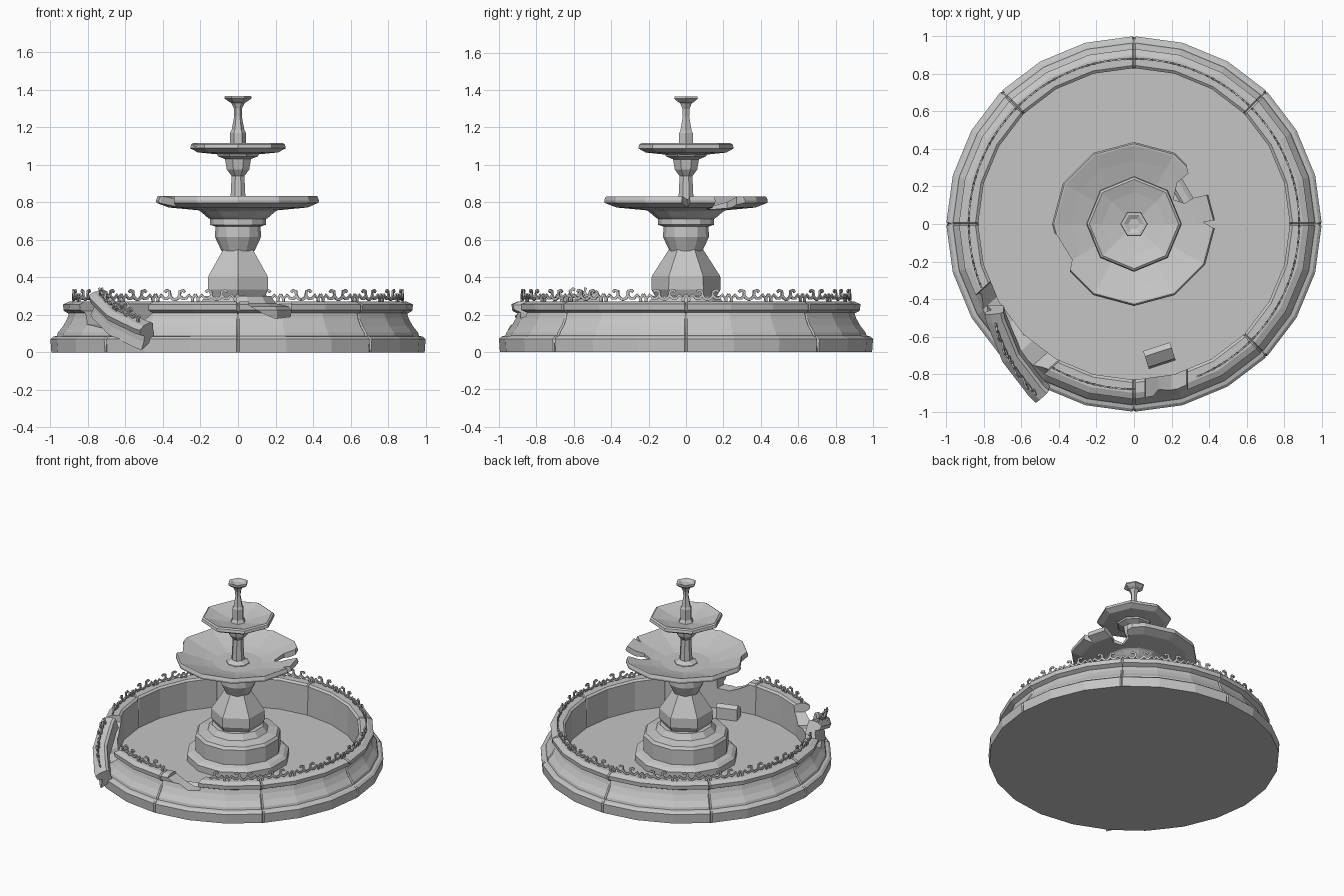
import bpy, bmesh
from math import radians, sin, cos
from mathutils import Matrix, Vector

cube = bpy.data.objects.get("Cube")
if cube:
    bpy.data.objects.remove(cube)

stone = bpy.data.materials.new("grey_stone")
stone.use_nodes = True
GREY = (0.56, 0.56, 0.56, 1)
stone.diffuse_color = GREY
bsdf = next(n for n in stone.node_tree.nodes if n.type == 'BSDF_PRINCIPLED')
bsdf.inputs["Base Color"].default_value = GREY
bsdf.inputs["Roughness"].default_value = 0.9


def finish(bm, name):
    bmesh.ops.remove_doubles(bm, verts=bm.verts, dist=1e-5)
    bmesh.ops.recalc_face_normals(bm, faces=bm.faces)
    mesh = bpy.data.meshes.new(name)
    bm.to_mesh(mesh)
    bm.free()
    mesh.materials.append(stone)
    obj = bpy.data.objects.new(name, mesh)
    bpy.context.scene.collection.objects.link(obj)
    return obj


def sweep(bm, rings, loop_rings, loop_profile):
    """Skin a list of point rings, capping open ends."""
    grid = [[bm.verts.new(p) for p in ring] for ring in rings]
    n, m = len(grid), len(grid[0])
    for i in range(n if loop_rings else n - 1):
        a, b = grid[i], grid[(i + 1) % n]
        for j in range(m if loop_profile else m - 1):
            k = (j + 1) % m
            bm.faces.new((a[j], b[j], b[k], a[k]))
    if not loop_rings:
        bm.faces.new(grid[0])
        bm.faces.new(grid[-1][::-1])


def polar(r, deg, z):
    return Vector((r * cos(radians(deg)), r * sin(radians(deg)), z))


def lathe(name, profile, sides, phase=0):
    """Turned solid: the profile is closed along the axis."""
    bm = bmesh.new()
    pts = [(0, profile[0][1])] + profile + [(0, profile[-1][1])]
    rings = [[polar(r, phase + 360 * i / sides, z) for r, z in pts] for i in range(sides)]
    sweep(bm, rings, True, False)
    bmesh.ops.dissolve_degenerate(bm, dist=1e-5, edges=bm.edges)
    return finish(bm, name)


def cut(obj, outline, lo, hi, mat):
    """Break a chip out with a prism running along its local y."""
    bm = bmesh.new()
    sweep(bm, [[mat @ Vector((a, d, b)) for a, b in outline] for d in (lo, hi)], False, True)
    cutter = finish(bm, "cutter")
    cutter.hide_render = True
    mod = obj.modifiers.new("chip", 'BOOLEAN')
    mod.operation, mod.solver, mod.object = 'DIFFERENCE', 'EXACT', cutter
    bpy.context.view_layer.update()
    result = obj.evaluated_get(bpy.context.evaluated_depsgraph_get())
    mesh = bpy.data.meshes.new_from_object(result)
    obj.modifiers.clear()
    obj.data = mesh
    bpy.data.objects.remove(cutter)


# Basin: eight moulded wall blocks with grooved joints, and a floor
RIM = [(0.96, 0.105), (0.932, 0.14), (0.91, 0.18), (0.90, 0.21), (0.93, 0.225),
       (0.933, 0.255), (0.90, 0.27), (0.845, 0.27), (0.83, 0.258)]
WALL = [(0, 0), (0.995, 0), (1, 0.07), (0.985, 0.083), (0.965, 0.088)] + RIM \
    + [(0.83, 0.04), (0, 0.04)]


def joint(r, z):
    return (0.89 + (r - 0.89) * 0.88, z * 0.97) if r > 0.5 and z > 0.05 else (r, z)


rings = []
for block in range(8):
    for step in (0, 0.5, 15, 30, 44.5):
        section = WALL if step else [joint(*p) for p in WALL]
        rings.append([polar(r, block * 45 + step, z) for r, z in section])
bm = bmesh.new()
sweep(bm, rings, True, False)
bmesh.ops.dissolve_degenerate(bm, dist=1e-5, edges=bm.edges)
basin = finish(bm, "basin")

# Broken gaps in the basin wall
cut(basin, [(0.03, 0.5), (0.06, 0.25), (0.13, 0.21), (0.2, 0.18), (0.28, 0.19), (0.3, 0.5)],
    -0.94, -0.6, Matrix())
cut(basin, [(-0.31, 0.5), (-0.28, 0.22), (-0.2, 0.15), (-0.05, 0.13), (0.1, 0.16),
            (0.2, 0.14), (0.27, 0.21), (0.3, 0.5)],
    -1.2, -0.5, Matrix.Rotation(radians(-48), 4, 'Z'))

# Scrolled railing: each half motif is a wavy bar, a link and a short stud
WAVE = [(0, 0.308), (0.07, 0.285), (0.15, 0.305), (0.23, 0.287), (0.31, 0.287),
        (0.38, 0.302), (0.37, 0.325), (0.29, 0.33), (0.25, 0.32)]
LINK = [(0.37, 0.305), (0.42, 0.288), (0.5, 0.28)]
STUD = [(0.07, 0.285), (0.06, 0.265)]


def railing(bm, halves, offset=0):
    for h in halves:
        for path in (WAVE, LINK, STUD):
            flat = []
            for u, z in path:
                u = u if h % 2 == 0 else 1 - u
                flat.append(Vector(((h // 2 + u) * 15, z)))
            rings = []
            for i, p in enumerate(flat):
                d = flat[min(i + 1, len(flat) - 1)] - flat[max(i - 1, 0)]
                d.x *= radians(0.88)
                d.normalize()
                side = Vector((-d.y / radians(0.88), d.x)) * 0.0075
                rings.append([polar(r, q.x + offset, q.y) for r, q in
                              ((0.876, p - side), (0.885, p - side),
                               (0.885, p + side), (0.876, p + side))])
            sweep(bm, rings, False, True)


bm = bmesh.new()
railing(bm, [h for h in range(48) if h not in (27, 28, 29, 30, 31, 36, 37, 38)])
finish(bm, "railing")

# Fallen piece of rim with its railing, leaning on the broken wall
bm = bmesh.new()
piece = [p for p in RIM if p[1] > 0.12] + [(0.835, 0.17)]
sweep(bm, [[polar(r, a, z) for r, z in piece] for a in (-18, -15, 0, 15, 18)], False, True)
railing(bm, range(4), -15)
bm.transform(Matrix.Translation((-0.655, -0.7, 0.175))
             @ Matrix.Rotation(radians(210), 4, 'Z')
             @ Matrix.Rotation(radians(-19), 4, 'X')
             @ Matrix.Rotation(radians(16), 4, 'Y')
             @ Matrix.Translation((-0.885, 0, -0.215)))
finish(bm, "fallen_rim")

# Small rubble block on the basin floor
bm = bmesh.new()
block = [(-0.05, 0), (0.05, 0), (0.05, 0.09), (0.02, 0.11), (-0.04, 0.07)]
sweep(bm, [[Vector((x, y, z)) for y, z in block] for x in (-0.08, 0.07)], False, True)
bm.transform(Matrix.Translation((0.14, -0.7, 0.035)) @ Matrix.Rotation(radians(18), 4, 'Z'))
finish(bm, "rubble_block")

# Stepped plinth and waisted pedestal
lathe("plinth", [(0.355, 0.03), (0.355, 0.085), (0.33, 0.105), (0.295, 0.115),
                 (0.295, 0.225), (0.28, 0.245), (0.21, 0.26), (0.18, 0.30)], 12, 15)
lathe("pedestal", [(0.15, 0.27), (0.185, 0.335), (0.183, 0.405), (0.09, 0.55)], 6, 90)
lathe("pedestal_neck", [(0.088, 0.54), (0.123, 0.615), (0.12, 0.67), (0.15, 0.68),
                        (0.15, 0.71), (0.17, 0.725), (0.21, 0.76)], 12)

# Large bowl with broken rim
DOWN = Matrix.Rotation(radians(-90), 4, 'X')
bowl = lathe("large_bowl", [(0.14, 0.715), (0.21, 0.757), (0.37, 0.772), (0.435, 0.797),
                            (0.437, 0.81), (0.428, 0.832), (0.42, 0.832), (0.34, 0.805),
                            (0.24, 0.775), (0.1, 0.745)], 12)
for chip in ([(0.29, 0.4), (0.28, 0.31), (0.29, 0.27), (0.23, 0.22), (0.21, 0.13),
              (0.27, 0.11), (0.32, 0.14), (0.41, 0.16), (0.5, 0.25)],
             [(0.5, 0.06), (0.43, 0.02), (0.37, 0.01), (0.42, -0.02), (0.5, -0.03)],
             [(-0.5, 0), (-0.41, -0.06), (-0.38, -0.11), (-0.33, -0.19), (-0.35, -0.3),
              (-0.5, -0.3)]):
    cut(bowl, chip, -1, -0.6, DOWN)

# Middle stem and small bowl
lathe("middle_stem", [(0.09, 0.735), (0.08, 0.765), (0.045, 0.785), (0.037, 0.94),
                      (0.065, 0.975), (0.075, 1.03), (0.115, 1.045), (0.125, 1.062)], 8, 22.5)
small = lathe("small_bowl", [(0.12, 1.056), (0.215, 1.066), (0.255, 1.088), (0.25, 1.108),
                             (0.238, 1.116), (0.17, 1.095), (0.05, 1.068)], 8)
cut(small, [(-0.4, 0), (-0.235, -0.03), (-0.215, -0.08), (-0.3, -0.12)], -1.3, -1.1, DOWN)

# Spout with its little cup
lathe("spout", [(0.06, 1.06), (0.042, 1.09), (0.042, 1.17), (0.034, 1.185), (0.02, 1.26),
                (0.022, 1.30), (0.036, 1.33), (0.055, 1.34), (0.073, 1.355), (0.07, 1.365),
                (0.055, 1.365), (0.03, 1.352)], 6)
